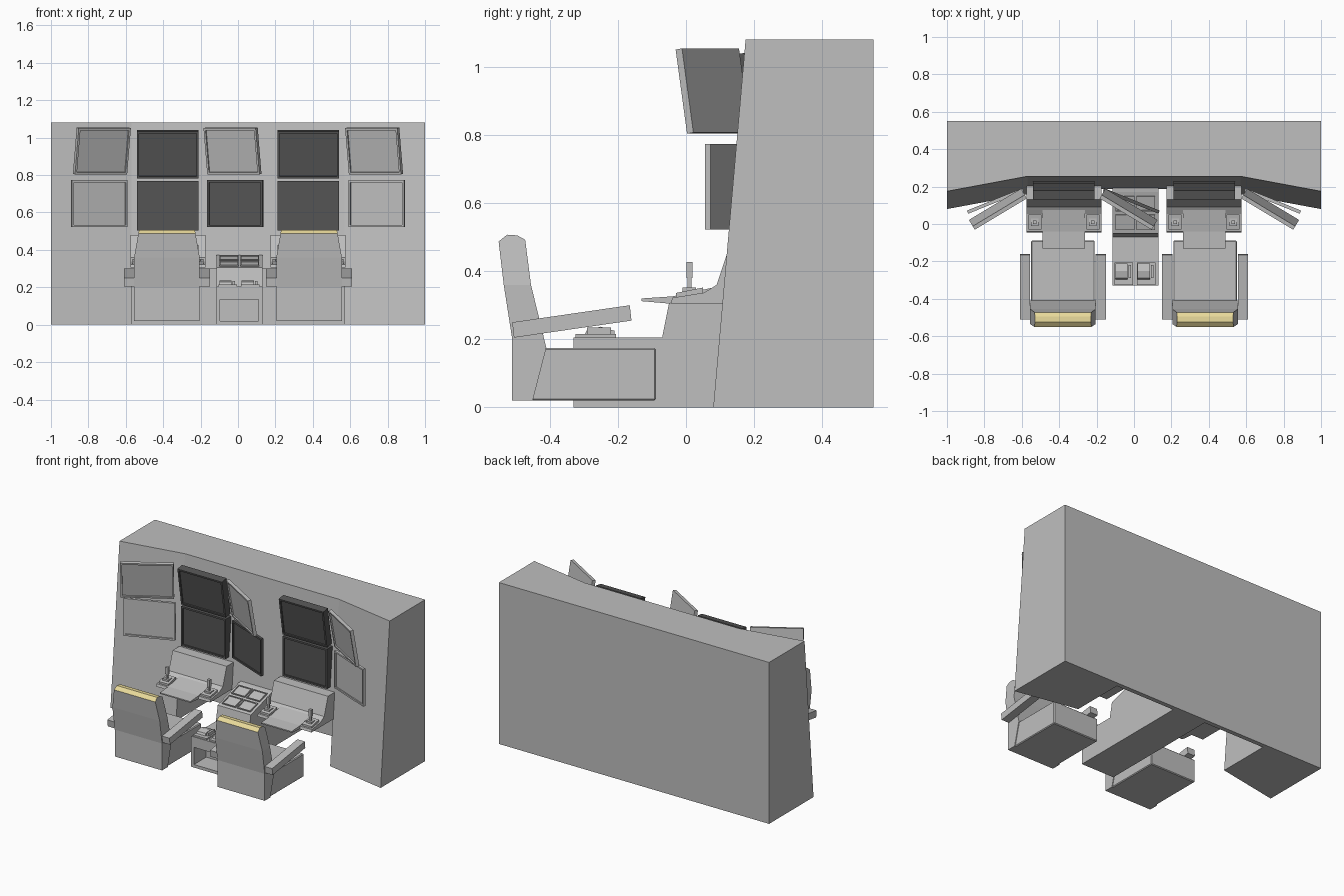
import bpy, bmesh, math
from mathutils import Matrix, Vector

cube = bpy.data.objects.get("Cube")
if cube:
    bpy.data.objects.remove(cube, do_unlink=True)


def material(name, rgb):
    m = bpy.data.materials.new(name)
    m.use_nodes = True
    m.diffuse_color = (*rgb, 1)
    m.node_tree.nodes["Principled BSDF"].inputs["Base Color"].default_value = (*rgb, 1)
    return m


GREY = material("light grey", (0.52, 0.52, 0.52))
DARK = material("dark grey", (0.09, 0.09, 0.09))
YELLOW = material("pale yellow", (0.80, 0.69, 0.32))


def finish(bm, name, *mats):
    bmesh.ops.recalc_face_normals(bm, faces=bm.faces)
    mesh = bpy.data.meshes.new(name)
    bm.to_mesh(mesh)
    bm.free()
    for m in mats or (GREY,):
        mesh.materials.append(m)
    ob = bpy.data.objects.new(name, mesh)
    bpy.context.collection.objects.link(ob)
    return ob


def loft(bottom, top):
    """Solid between two matching loops of points."""
    bm = bmesh.new()
    a = [bm.verts.new(p) for p in bottom]
    b = [bm.verts.new(p) for p in top]
    n = len(a)
    bm.faces.new(a)
    bm.faces.new(b)
    for i in range(n):
        j = (i + 1) % n
        bm.faces.new((a[i], a[j], b[j], b[i]))
    return bm


def prism(x0, x1, profile):
    """Extrude a (y, z) profile along x."""
    return loft([(x0, y, z) for y, z in profile], [(x1, y, z) for y, z in profile])


def box(x0, x1, y0, y1, z0, z1):
    return prism(x0, x1, [(y0, z0), (y1, z0), (y1, z1), (y0, z1)])


def recess(bm, faces, border, depth):
    """Frame the given faces and sink their middles."""
    for f in faces:
        f.normal_update()
        bmesh.ops.inset_region(bm, faces=[f], thickness=border)
        push = f.normal * -depth
        ring = bmesh.ops.extrude_discrete_faces(bm, faces=[f])["faces"]
        bmesh.ops.translate(bm, vec=push, verts=list(ring[0].verts))


def cut(target, cutter):
    cutter.hide_render = True
    mod = target.modifiers.new("cut", 'BOOLEAN')
    mod.operation = 'DIFFERENCE'
    mod.solver = 'EXACT'
    mod.object = cutter
    bpy.context.view_layer.objects.active = target
    bpy.ops.object.modifier_apply(modifier=mod.name)
    bpy.data.objects.remove(cutter, do_unlink=True)


# Wall cabinet with angled wings and a leaning front
def wall_section(z, wing_y, mid_y):
    return [(-1, .55, z), (1, .55, z), (1, wing_y, z), (.57, mid_y, z),
            (-.57, mid_y, z), (-1, wing_y, z)]


wall = finish(loft(wall_section(0, .08, .16), wall_section(1.08, .175, .255)), "wall_cabinet")
for x0, x1 in ((-.57, -.115), (.13, .57)):
    cut(wall, finish(box(x0, x1, -.1, .52, -.1, .3), "knee_space_cutter"))

# Centre pedestal with a cubby and four sunken panels
pedestal = finish(prism(-.115, .13, [(-.33, 0), (.2, 0), (.2, .375), (.17, .37), (-.05, .305),
                                     (-.07, .205), (-.33, .205)]), "centre_pedestal")
cut(pedestal, finish(box(-.095, .11, -.4, -.2, .02, .135), "cubby_cutter"))
slope = math.atan2(.065, .22)
for i in range(2):
    for j in range(2):
        bm = box(-.05, .05, -.042, .042, -.006, .008)
        recess(bm, [f for f in bm.faces if f.calc_center_median().z > .007], .008, .006)
        centre = Vector((-.048 + .111 * i, .01 + .1 * j, .323 + .0295 * j))
        bm.transform(Matrix.Translation(centre) @ Matrix.Rotation(slope, 4, 'X'))
        finish(bm, "pedestal_panel")

# Pedestal levers
for x in (-.055, .065):
    finish(box(x - .05, x + .05, -.325, -.205, .2, .215), "lever_base")
    finish(prism(x - .045, x + .02, [(-.3, .21), (-.21, .21), (-.21, .225), (-.25, .237),
                                     (-.29, .228)]), "lever_wedge")
    finish(box(x + .025, x + .04, -.29, -.22, .21, .235), "lever")


# Display with a recessed screen, facing -y before it is turned
def display(name, x, y, z, w, h, depth, turn, tilt, mat):
    bm = box(-w / 2, w / 2, 0, depth, -h / 2, h / 2)
    recess(bm, [f for f in bm.faces if f.calc_center_median().y < .001], .016, .008)
    bm.transform(Matrix.Translation((x, y, z))
                 @ Matrix.Rotation(math.radians(turn), 4, 'Z')
                 @ Matrix.Rotation(math.radians(tilt), 4, 'X'))
    finish(bm, name, mat)


for s in (-1, 1):
    display("upper_side_display", s * .722, .07, .927, .325, .25, .022, -31 * s, 9, GREY)
    display("lower_side_display", s * .738, .115, .648, .32, .25, .018, -22 * s, 0, GREY)
    display("upper_main_display", s * .375, .15, .908, .33, .255, .05, 0, 9, DARK)
    display("lower_main_display", s * .375, .17, .637, .33, .265, .06, 0, 0, DARK)
display("upper_centre_display", -.035, .07, .927, .325, .25, .022, -31, 9, GREY)
display("lower_centre_display", -.018, .115, .648, .32, .25, .018, -22, 0, DARK)


# Control desk, tray, hood and sticks for one seat
def desk(x):
    finish(prism(x - .2, x + .2, [(-.045, .305), (.2, .305), (.2, .36), (.09, .343),
                                  (-.04, .322)]), "desk")
    finish(prism(x - .113, x + .113, [(-.13, .312), (-.05, .305), (.08, .335), (.08, .352),
                                      (-.04, .326), (-.13, .32)]), "desk_tray")
    finish(prism(x - .2, x + .2, [(.05, .335), (.09, .36), (.13, .48), (.24, .48),
                                  (.24, .305), (.05, .305)]), "desk_hood")
    for sx in (x - .155, x + .155):
        bm = prism(sx - .035, sx + .035, [(-.03, .32), (.05, .33), (.05, .352), (-.03, .336)])
        finish(bm, "stick_base")
        finish(box(sx - .02, sx + .02, -.01, .03, .335, .352), "stick_collar")
        finish(box(sx - .006, sx + .006, .004, .016, .345, .385), "stick_shaft")
        finish(box(sx - .01, sx + .01, .001, .019, .38, .427), "stick_grip")


# Seat with tapered back, coloured headrest and sloping armrests
def seat(x):
    bm = box(x - .17, x + .17, -.505, -.088, .02, .175)
    bmesh.ops.bevel(bm, geom=bm.edges[:], offset=.005, segments=1, affect='EDGES')
    finish(bm, "seat_base")
    bm = prism(-.175, .175, [(-.51, .02), (-.45, .02), (-.41, .175), (-.455, .36),
                             (-.472, .492), (-.495, .505), (-.525, .507), (-.55, .487),
                             (-.535, .36), (-.51, .2)])
    bmesh.ops.bisect_plane(bm, geom=bm.verts[:] + bm.edges[:] + bm.faces[:],
                           plane_co=(0, 0, .36), plane_no=(0, 0, 1))
    for v in bm.verts:
        if v.co.z > .36:
            v.co.x *= 1 - .14 * (v.co.z - .36) / .14
        v.co.x += x
    for f in bm.faces:
        f.material_index = int(f.calc_center_median().z > .487)
    finish(bm, "seat_back", GREY, YELLOW)
    for x0 in (x - .23, x + .175):
        finish(prism(x0, x0 + .055, [(-.505, .205), (-.16, .255), (-.165, .3),
                                     (-.51, .25)]), "armrest")


for x in (-.375, .375):
    desk(x)
    seat(x + .005 * (1 if x > 0 else -1))
